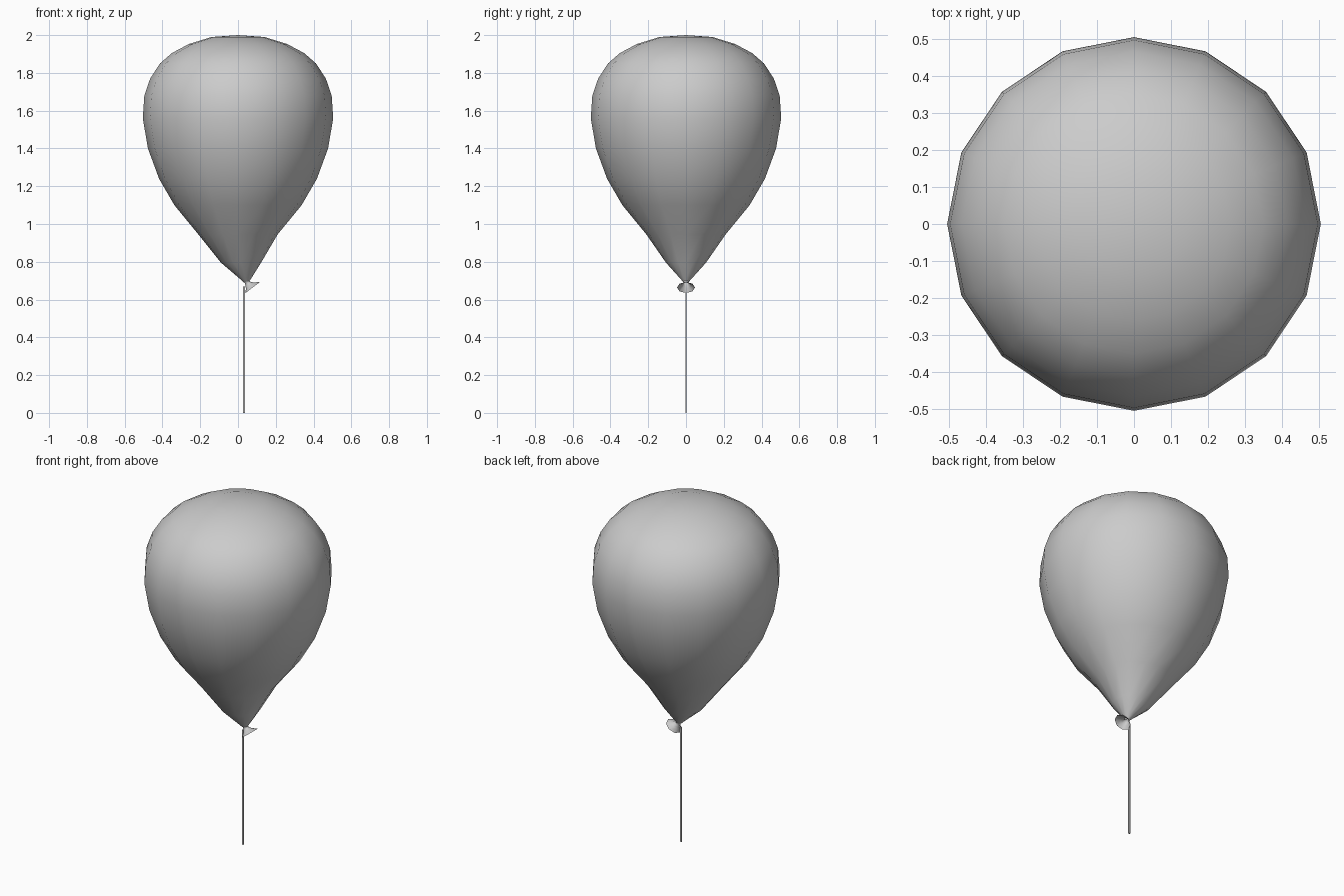
import bpy, bmesh, math
from mathutils import Vector, Matrix

if "Cube" in bpy.data.objects:
    bpy.data.objects.remove(bpy.data.objects["Cube"])


def loft(name, rings, sides, cap_start=None):
    """Skin a row of rings: (centre x, centre z, radius, tilt about y)."""
    bm = bmesh.new()
    loops = []
    for x, z, r, tilt in rings:
        m = Matrix.Translation((x, 0, z)) @ Matrix.Rotation(tilt, 4, 'Y')
        loops.append([bm.verts.new(m @ Vector((r * math.cos(2 * math.pi * i / sides),
                                               r * math.sin(2 * math.pi * i / sides), 0)))
                      for i in range(sides)])
    for a, b in zip(loops, loops[1:]):
        for i in range(sides):
            j = (i + 1) % sides
            bm.faces.new((a[j], a[i], b[i], b[j]))
    if cap_start:
        tip = bm.verts.new(cap_start)
        for i in range(sides):
            bm.faces.new((tip, loops[0][i], loops[0][(i + 1) % sides]))
    bmesh.ops.recalc_face_normals(bm, faces=bm.faces)
    mesh = bpy.data.meshes.new(name)
    bm.to_mesh(mesh)
    bm.free()
    for p in mesh.polygons:
        p.use_smooth = True
    ob = bpy.data.objects.new(name, mesh)
    bpy.context.collection.objects.link(ob)
    return ob


# Balloon skin, narrowing to a slightly off-centre neck
body = [(0, 1.99, .14, 0), (0, 1.953, .26, 0), (0, 1.905, .35, 0), (0, 1.85, .413, 0),
        (0, 1.77, .465, 0), (0, 1.68, .496, 0), (0, 1.56, .504, 0), (0, 1.40, .477, 0),
        (0, 1.24, .418, 0), (0, 1.10, .337, 0), (0, .945, .21, 0), (.016, .795, .106, 0),
        (.038, .715, .034, 0), (.046, .695, .016, -.25)]
loft("balloon_body", body, 16, (0, 0, 2.0))

# Tied knot and tilted flared lip, open below
tilt = -math.atan2(.058, .076)
lip = [(.042, .708, .026, -.2), (.048, .694, .014, -.35), (.053, .684, .016, tilt),
       (.063, .674, .027, tilt), (.078, .664, .048, tilt)]
loft("balloon_lip", lip, 8)

# String
bpy.ops.mesh.primitive_cube_add(size=1, location=(.032, 0, .335))
string = bpy.context.object
string.name = "string"
string.scale = (.010, .007, .67)
